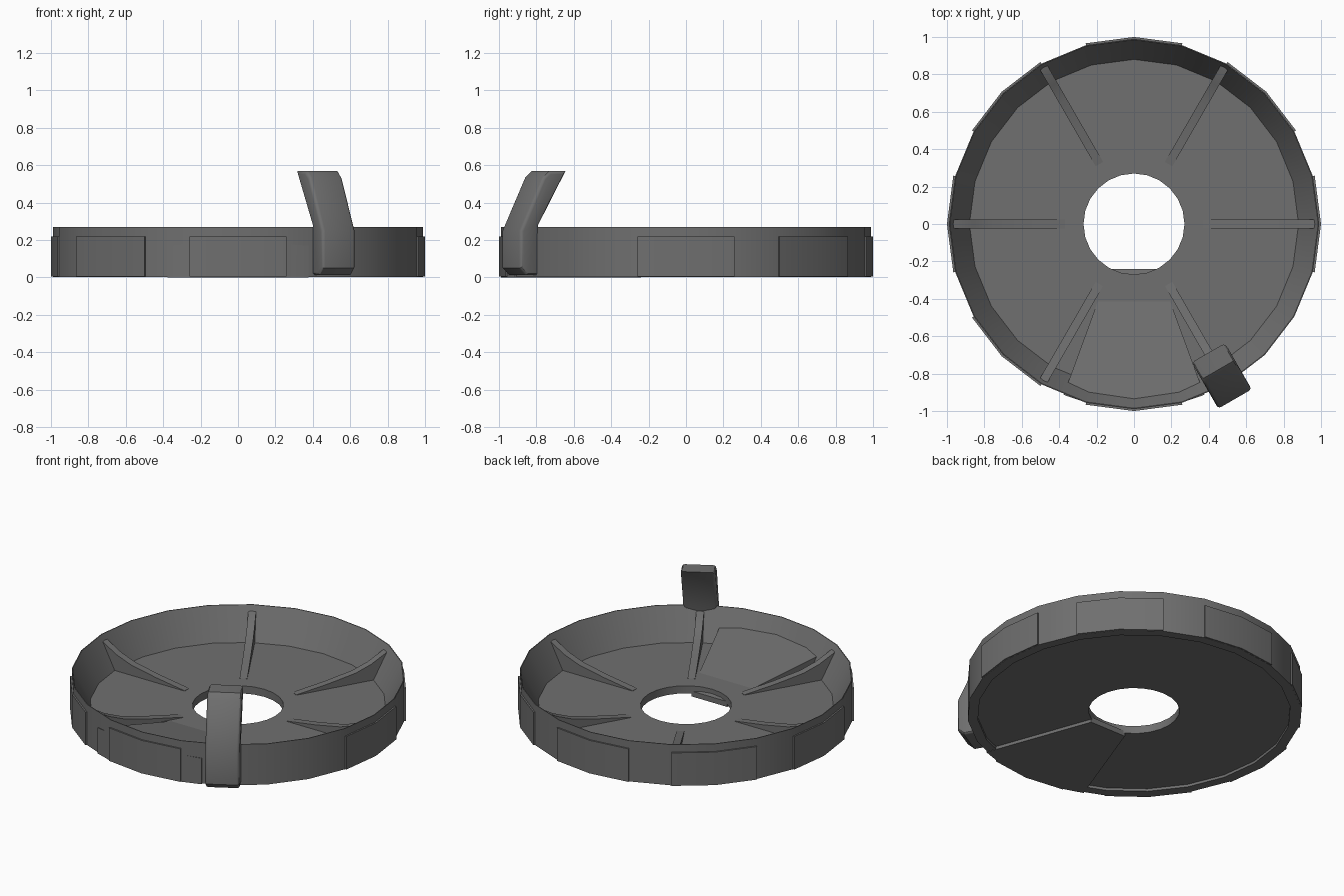
import bpy, bmesh, math
from mathutils import Matrix, Vector

if "Cube" in bpy.data.objects:
    bpy.data.objects.remove(bpy.data.objects["Cube"])

grey = bpy.data.materials.new("dark_grey")
grey.diffuse_color = (0.16, 0.16, 0.16, 1)
grey.use_nodes = True
grey.node_tree.nodes["Principled BSDF"].inputs["Base Color"].default_value = grey.diffuse_color


def polar(r, deg, z=0.0):
    a = math.radians(deg)
    return Vector((r * math.cos(a), r * math.sin(a), z))


def finish(name, bm):
    bmesh.ops.recalc_face_normals(bm, faces=bm.faces)
    mesh = bpy.data.meshes.new(name)
    bm.to_mesh(mesh)
    bm.free()
    mesh.materials.append(grey)
    ob = bpy.data.objects.new(name, mesh)
    bpy.context.collection.objects.link(ob)
    bpy.ops.object.select_all(action='DESELECT')
    bpy.context.view_layer.objects.active = ob
    ob.select_set(True)
    bpy.ops.object.shade_smooth_by_angle(angle=math.radians(30))
    return ob


def prism(lower, upper):
    """Solid between two matching outlines."""
    bm = bmesh.new()
    a = [bm.verts.new(p) for p in lower]
    b = [bm.verts.new(p) for p in upper]
    bm.faces.new(a)
    bm.faces.new(b)
    n = len(a)
    for i in range(n):
        j = (i + 1) % n
        bm.faces.new((a[i], a[j], b[j], b[i]))
    return bm


def radial_slab(profile, half_width, deg):
    """Extrude an (r, z) profile sideways and turn it to an angle."""
    rot = Matrix.Rotation(math.radians(deg), 3, 'Z')
    sides = [[rot @ Vector((r, s * half_width, z)) for r, z in profile] for s in (-1, 1)]
    return prism(*sides)


# dish: 24-sided lathe with sloped inner wall, floor, hole and recessed underside
profile = [(0.99, 0.003), (0.99, 0.27), (0.985, 0.27), (0.88, 0.07), (0.27, 0.07),
           (0.27, 0.02), (0.93, 0.02), (0.93, 0.003)]
bm = bmesh.new()
rings = [[bm.verts.new(polar(r, 15 * k, z)) for r, z in profile] for k in range(24)]
for k in range(24):
    p, q = rings[k], rings[(k + 1) % 24]
    for i in range(len(profile)):
        j = (i + 1) % len(profile)
        bm.faces.new((p[i], p[j], q[j], q[i]))
finish("dish", bm)

# six curved ribs from the floor up to the rim
rib = [(0.37, 0.05), (0.37, 0.072), (0.58, 0.103), (0.76, 0.138), (0.86, 0.175),
       (0.965, 0.235), (0.975, 0.235), (0.975, 0.05)]
for k in range(6):
    finish(f"rib_{k + 1}", radial_slab(rib, 0.023, 60 * k))

# seven thin plates around the outside, leaving the lever's place free
for k in range(7):
    c = 45 * k
    outline = [(1.0, c - 15), (1.0, c), (1.0, c + 15), (0.97, c + 15), (0.97, c), (0.97, c - 15)]
    finish(f"side_plate_{k + 1}", prism([polar(r, d, 0.004) for r, d in outline],
                                        [polar(r, d, 0.22) for r, d in outline]))

# wedge block with ramped top, at the front
plan = [Vector((-0.13, -0.24, 0))]
plan += [polar(0.988, -90 + d) for d in (-22.4, -15, 0, 15, 22.4)]
plan.append(Vector((0.13, -0.24, 0)))
ramp = [Vector((p.x, p.y, 0.035 + 0.2 * (-p.y - 0.24))) for p in plan]
finish("ramp_wedge", prism(plan, ramp))

# bent lever with rounded edges
lever_profile = [(0.97, 0.012), (1.04, 0.012), (1.08, 0.05), (1.08, 0.25), (0.94, 0.535),
                 (0.90, 0.57), (0.795, 0.57), (0.965, 0.28)]
bm = radial_slab(lever_profile, 0.103, -60)
bmesh.ops.recalc_face_normals(bm, faces=bm.faces)
caps = [f for f in bm.faces if len(f.verts) > 4]
edges = list({e for f in caps for e in f.edges})
bmesh.ops.bevel(bm, geom=edges, offset=0.018, segments=3, profile=0.5, affect='EDGES')
finish("lever", bm)
